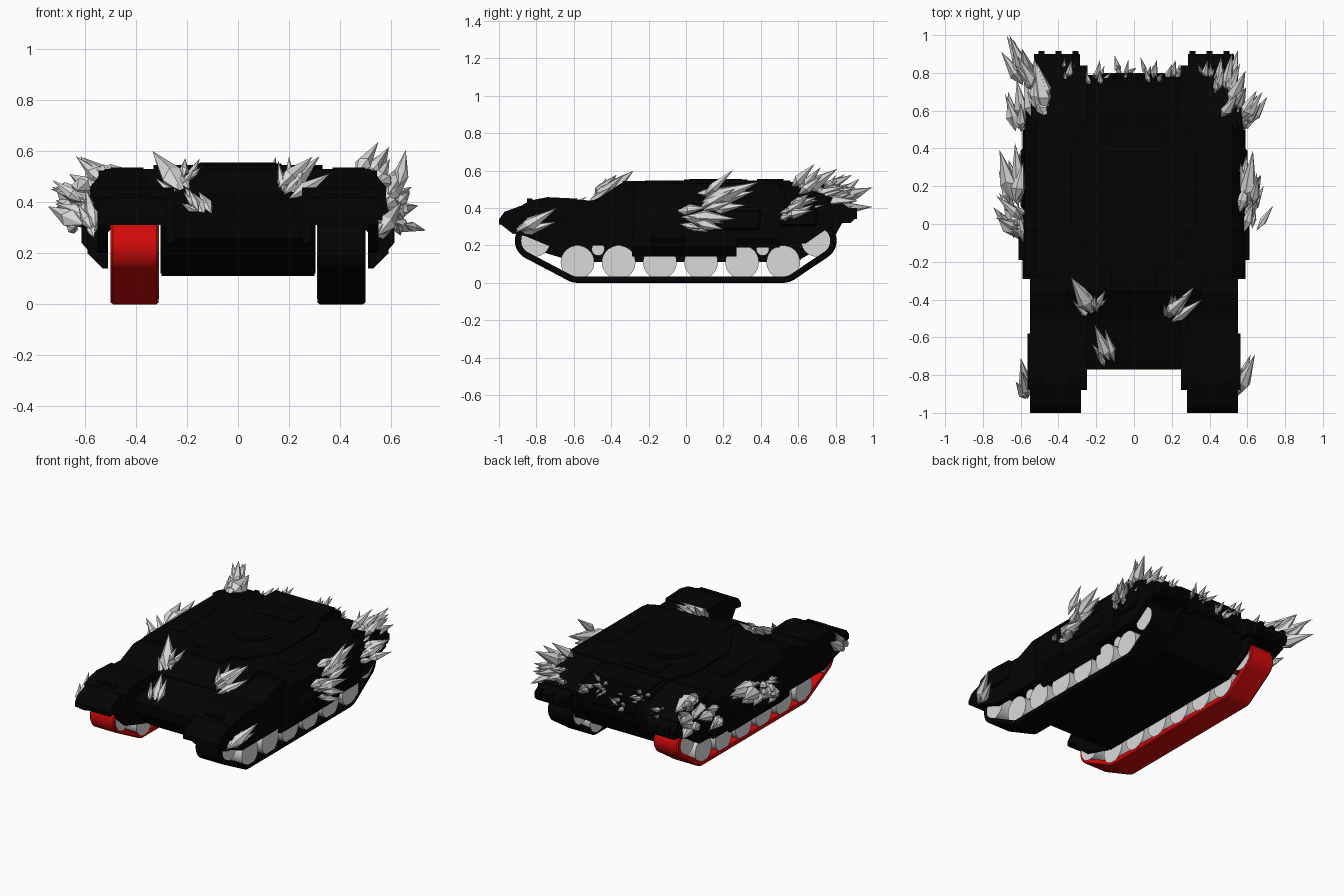
import bpy, bmesh, math, random
from mathutils import Vector

if "Cube" in bpy.data.objects:
    bpy.data.objects.remove(bpy.data.objects["Cube"])

random.seed(7)


def material(name, rgb):
    m = bpy.data.materials.new(name)
    m.diffuse_color = (*rgb, 1)
    m.use_nodes = True
    m.node_tree.nodes["Principled BSDF"].inputs["Base Color"].default_value = m.diffuse_color
    return m


BLACK = material("black", (0.001, 0.001, 0.001))
RED = material("red", (0.65, 0.003, 0.003))
GREY = material("light grey", (0.7, 0.7, 0.7))


def finish(name, bm, mat, smooth=False):
    bmesh.ops.recalc_face_normals(bm, faces=bm.faces)
    me = bpy.data.meshes.new(name)
    bm.to_mesh(me)
    bm.free()
    me.materials.append(mat)
    ob = bpy.data.objects.new(name, me)
    bpy.context.collection.objects.link(ob)
    if smooth:
        bpy.ops.object.select_all(action='DESELECT')
        ob.select_set(True)
        bpy.context.view_layer.objects.active = ob
        bpy.ops.object.shade_smooth_by_angle(angle=math.radians(35))
    return ob


def prism(name, profile, a, b, axis='x', mat=BLACK, bevel=0.0):
    """Extrude a profile: (y,z) along x, (x,z) along y, or (x,y) along z."""
    place = {'x': lambda p, t: (t, p[0], p[1]),
             'y': lambda p, t: (p[0], t, p[1]),
             'z': lambda p, t: (p[0], p[1], t)}[axis]
    bm = bmesh.new()
    r0 = [bm.verts.new(place(p, a)) for p in profile]
    r1 = [bm.verts.new(place(p, b)) for p in profile]
    n = len(profile)
    bm.faces.new(r0)
    bm.faces.new(r1)
    for i in range(n):
        bm.faces.new((r0[i], r0[(i + 1) % n], r1[(i + 1) % n], r1[i]))
    ob = finish(name, bm, mat)
    if bevel:
        mod = ob.modifiers.new("bevel", 'BEVEL')
        mod.width = bevel
    return ob


def box(name, x0, x1, y0, y1, z0, z1, bevel=0.0):
    return prism(name, [(y0, z0), (y1, z0), (y1, z1), (y0, z1)], x0, x1, bevel=bevel)


def cylinder(name, center, r, depth, axis, mat, sides=24):
    pts = [(r * math.cos(2 * math.pi * i / sides), r * math.sin(2 * math.pi * i / sides))
           for i in range(sides)]
    ob = prism(name, pts, -depth / 2, depth / 2, axis, mat)
    ob.location = Vector(center)
    ob.data.polygons.foreach_set("use_smooth", [len(p.vertices) == 4 for p in ob.data.polygons])
    return ob


# central hull tub and nose
prism("hull", [(-0.77, 0.34), (-0.76, 0.26), (-0.6, 0.11), (0.6, 0.11), (0.77, 0.3),
               (0.785, 0.42), (0.77, 0.51), (0.57, 0.53), (-0.33, 0.53), (-0.5, 0.42),
               (-0.72, 0.36)], -0.25, 0.25)
prism("lower_hull", [(-0.74, 0.34), (-0.74, 0.24), (-0.59, 0.11), (0.6, 0.11), (0.75, 0.28),
                     (0.76, 0.36)], -0.3, 0.3)

# broad deck over the tracks with chamfered shoulders
prism("deck", [(-0.58, 0.32), (-0.58, 0.46), (-0.52, 0.53), (0.52, 0.53), (0.58, 0.46),
               (0.58, 0.32)], -0.28, 0.53, 'y')
prism("deck_front", [(-0.28, 0.53), (-0.35, 0.53), (-0.5, 0.43), (-0.5, 0.34), (-0.28, 0.34)],
      -0.36, 0.36)

# raised roof plate, turret ring and engine covers
prism("roof_plate", [(-0.2, -0.22), (0.2, -0.22), (0.33, 0.0), (0.33, 0.38), (0.25, 0.56),
                     (-0.25, 0.56), (-0.33, 0.38), (-0.33, 0.0)], 0.52, 0.546, 'z')
cylinder("turret_ring", (0, 0.16, 0.546), 0.17, 0.012, 'z', BLACK, 40)
cylinder("turret_cap", (0, 0.16, 0.549), 0.14, 0.012, 'z', BLACK, 40)
box("engine_cover", -0.15, 0.15, 0.38, 0.52, 0.54, 0.555)
box("rear_cover", -0.23, 0.23, 0.55, 0.74, 0.5, 0.538)
box("driver_hatch", -0.12, 0.12, -0.34, -0.18, 0.52, 0.545)
box("rear_box", -0.17, 0.17, 0.76, 0.8, 0.36, 0.46, 0.01)

for s, side in ((-1, "left"), (1, "right")):
    # front fender with sloped lip
    prism(side + "_front_fender", [(-1.0, 0.31), (-1.0, 0.34), (-0.97, 0.38), (-0.82, 0.435),
          (-0.74, 0.45), (-0.5, 0.44), (-0.36, 0.5), (-0.25, 0.5), (-0.25, 0.32), (-0.93, 0.32)],
          s * 0.28, s * 0.55)
    prism(side + "_fender_cover", [(-0.88, 0.33), (-0.87, 0.42), (-0.82, 0.443), (-0.74, 0.458),
          (-0.58, 0.45), (-0.58, 0.33)], s * 0.25, s * 0.565)
    prism(side + "_front_skirt", [(-1.0, 0.32), (-0.93, 0.265), (-0.86, 0.25), (-0.74, 0.2),
          (-0.26, 0.2), (-0.26, 0.34)], s * 0.51, s * 0.55)
    prism(side + "_inner_skirt", [(-0.95, 0.33), (-0.9, 0.25), (-0.82, 0.18), (-0.62, 0.12),
          (0.6, 0.12), (0.78, 0.22), (0.84, 0.33)], s * 0.28, s * 0.303)
    box(side + "_fender_block", s * 0.34, s * 0.48, -0.85, -0.82, 0.42, 0.45)

    # rear fender sloping down, stepped tail and ribs
    prism(side + "_rear_fender", [(0.5, 0.32), (0.84, 0.32), (0.84, 0.43), (0.72, 0.48),
          (0.56, 0.52), (0.5, 0.525)], s * 0.245, s * 0.545)
    prism(side + "_rear_tail", [(0.8, 0.32), (0.88, 0.32), (0.9, 0.34), (0.9, 0.38),
          (0.8, 0.45)], s * 0.285, s * 0.53)
    for x in (0.31, 0.4, 0.49):
        box(side + "_fender_rib", s * (x - 0.015), s * (x + 0.015), 0.8, 0.915, 0.34, 0.4)
    prism(side + "_rear_skirt", [(0.4, 0.2), (0.64, 0.21), (0.74, 0.28), (0.84, 0.32),
          (0.8, 0.38), (0.4, 0.4)], s * 0.51, s * 0.55)
    box(side + "_rear_shoulder", s * 0.5, s * 0.575, 0.5, 0.7, 0.3, 0.45, 0.012)

    # side skirts, tucked in at the bottom
    prism(side + "_skirt", [(s * 0.51, 0.2), (s * 0.56, 0.19), (s * 0.59, 0.24), (s * 0.59, 0.34),
          (s * 0.575, 0.46), (s * 0.51, 0.46)], -0.28, 0.5, 'y')
    prism(side + "_lower_skirt", [(s * 0.51, 0.14), (s * 0.53, 0.14), (s * 0.59, 0.2),
          (s * 0.59, 0.3), (s * 0.51, 0.3)], -0.29, 0.27, 'y')
    prism(side + "_side_box", [(s * 0.53, 0.18), (s * 0.56, 0.18), (s * 0.612, 0.24),
          (s * 0.612, 0.33), (s * 0.57, 0.38), (s * 0.53, 0.38)], -0.19, 0.0, 'y')
    box(side + "_side_locker", s * 0.5, s * 0.6, 0.08, 0.4, 0.28, 0.4, 0.012)
    box(side + "_deck_bin", s * 0.37, s * 0.5, -0.1, 0.3, 0.5, 0.535)
    cylinder(side + "_exhaust", (s * 0.2, 0.76, 0.38), 0.05, 0.06, 'y', BLACK, 16)

    # wheels
    road = [(y, 0.11, 0.09) for y in (-0.58, -0.36, -0.14, 0.08, 0.3, 0.52)]
    ends = [(-0.81, 0.225, 0.085), (0.7, 0.225, 0.085)]
    for y, z, r in road + ends:
        cylinder(side + "_wheel", (s * 0.404, y, z), r, 0.188, 'x', GREY, 28)
    for y in (-0.47, 0.41):
        cylinder(side + "_return_roller", (s * 0.404, y, 0.18), 0.035, 0.16, 'x', GREY, 16)

    # track band wrapped around all the wheels
    bm = bmesh.new()
    rings = []
    for i in range(72):
        a = 2 * math.pi * (i + 0.5) / 72
        n = (math.cos(a), math.sin(a))
        y, z, r = max(road + ends, key=lambda c: c[0] * n[0] + c[1] * n[1] + c[2])
        rings.append([bm.verts.new((s * x, y + (r + t) * n[0], z + (r + t) * n[1]))
                      for x, t in ((0.312, -0.014), (0.312, 0.014), (0.319, 0.02),
                                   (0.49, 0.02), (0.499, 0.012), (0.499, -0.014))])
    for i, ring in enumerate(rings):
        nxt = rings[(i + 1) % len(rings)]
        for k in range(6):
            bm.faces.new((ring[k], ring[(k + 1) % 6], nxt[(k + 1) % 6], nxt[k]))
    finish(side + "_track", bm, RED if s < 0 else BLACK, True)


# crystal growths: the first spike runs from base to tip, the rest fan out around it
def crystals(name, base, tip, count, fan=0.45, scatter=0.05):
    bm = bmesh.new()
    base, tip = Vector(base), Vector(tip)
    axis = tip - base
    for i in range(count):
        d, b = axis.copy(), base.copy()
        if i:
            j = Vector([random.uniform(-1, 1) for _ in range(3)])
            d = (axis.normalized() + j * fan).normalized() * axis.length * random.uniform(0.5, 0.9)
            b += Vector([random.uniform(-1, 1) * scatter for _ in range(3)])
        u = d.orthogonal().normalized()
        v = d.normalized().cross(u)
        r = d.length * random.uniform(0.12, 0.18)
        p0, p1 = bm.verts.new(b), bm.verts.new(b + d)
        mid = []
        for k in range(6):
            a = math.pi * k / 3
            mid.append(bm.verts.new(b + d * random.uniform(0.28, 0.42)
                                    + (u * math.cos(a) + v * math.sin(a)) * r))
        for k in range(6):
            bm.faces.new((p0, mid[k], mid[(k + 1) % 6]))
            bm.faces.new((p1, mid[(k + 1) % 6], mid[k]))
    finish(name, bm, GREY)


# nose and front fenders
crystals("nose_crystals", (-0.13, -0.73, 0.345), (-0.21, -0.53, 0.46), 7, 0.4, 0.03)
crystals("glacis_left_crystals", (-0.21, -0.48, 0.43), (-0.335, -0.28, 0.6), 4, 0.2, 0.025)
crystals("glacis_left_small_crystals", (-0.2, -0.44, 0.48), (-0.15, -0.35, 0.57), 4, 0.4, 0.02)
crystals("glacis_right_crystals", (0.18, -0.5, 0.43), (0.32, -0.33, 0.58), 6, 0.3, 0.03)
crystals("glacis_right_small_crystals", (0.2, -0.47, 0.44), (0.2, -0.37, 0.58), 4, 0.4, 0.03)
crystals("right_fender_crystals", (0.55, -0.91, 0.27), (0.64, -0.69, 0.4), 5, 0.25, 0.02)
crystals("left_fender_crystals", (-0.56, -0.91, 0.28), (-0.6, -0.71, 0.41), 5, 0.25, 0.02)
# sides
crystals("left_low_crystals", (-0.6, -0.06, 0.34), (-0.7, 0.18, 0.38), 8, 0.35)
crystals("left_high_crystals", (-0.6, 0.12, 0.4), (-0.63, 0.43, 0.48), 8, 0.3)
crystals("left_out_crystals", (-0.59, 0.02, 0.4), (-0.73, 0.15, 0.46), 5, 0.4)
crystals("right_low_crystals", (0.6, 0.0, 0.36), (0.65, 0.27, 0.34), 9, 0.35)
crystals("right_high_crystals", (0.59, 0.08, 0.43), (0.63, 0.39, 0.54), 9, 0.3)
# rear corners
crystals("left_rear_crystals", (-0.54, 0.72, 0.43), (-0.66, 1.0, 0.51), 9, 0.3, 0.05)
crystals("left_shoulder_crystals", (-0.47, 0.57, 0.49), (-0.53, 0.88, 0.51), 9, 0.2, 0.05)
crystals("left_rear_low_crystals", (-0.58, 0.52, 0.38), (-0.62, 0.76, 0.44), 8, 0.3)
crystals("right_rear_crystals", (0.57, 0.53, 0.39), (0.68, 0.7, 0.46), 11, 0.4, 0.05)
crystals("right_shoulder_crystals", (0.5, 0.6, 0.47), (0.59, 0.81, 0.61), 8, 0.2, 0.04)
crystals("right_corner_crystals", (0.48, 0.67, 0.45), (0.52, 0.91, 0.51), 9, 0.25, 0.05)
# back plate
for x, z in ((-0.2, 0.47), (-0.05, 0.42), (0.1, 0.48), (0.2, 0.42), (-0.35, 0.43), (0.37, 0.43)):
    crystals("back_crystals", (x, 0.76, z), (x + 0.02, 0.87, z + 0.05), 7, 0.6, 0.035)
